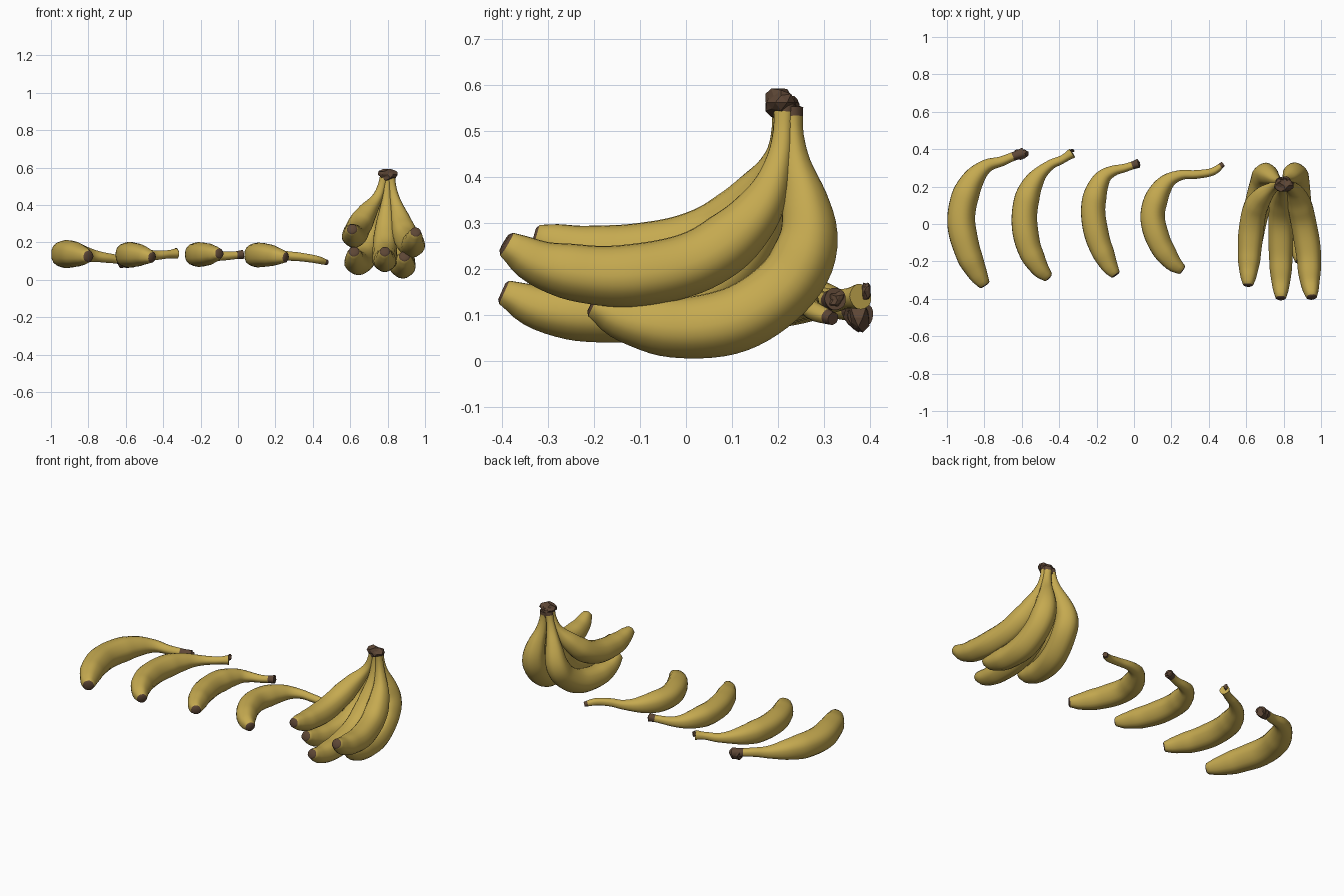
import bpy, bmesh, math, random
from mathutils import Vector

random.seed(4)
cube = bpy.data.objects.get("Cube")
if cube:
    bpy.data.objects.remove(cube, do_unlink=True)


def material(name, rgb):
    mat = bpy.data.materials.new(name)
    mat.use_nodes = True
    mat.diffuse_color = (*rgb, 1)
    mat.node_tree.nodes["Principled BSDF"].inputs["Base Color"].default_value = (*rgb, 1)
    return mat


PEEL = material("yellow peel", (0.56, 0.40, 0.08))
BROWN = material("dried brown", (0.11, 0.062, 0.036))
SIDES, RINGS = 20, 44


def finish(bm, name, mats, smooth):
    bmesh.ops.recalc_face_normals(bm, faces=bm.faces)
    mesh = bpy.data.meshes.new(name)
    bm.to_mesh(mesh)
    bm.free()
    for mat in mats:
        mesh.materials.append(mat)
    obj = bpy.data.objects.new(name, mesh)
    bpy.context.collection.objects.link(obj)
    if smooth:
        bpy.ops.object.select_all(action='DESELECT')
        obj.select_set(True)
        bpy.context.view_layer.objects.active = obj
        bpy.ops.object.shade_smooth_by_angle(angle=math.radians(40))
    return obj


def spline(points):
    """Smooth curve through the points, resampled evenly by length."""
    p = [Vector(q) for q in points]
    p = [2 * p[0] - p[1]] + p + [2 * p[-1] - p[-2]]
    fine = []
    for a, b, c, d in zip(p, p[1:], p[2:], p[3:]):
        for k in range(24):
            t = k / 24
            fine.append(0.5 * (2 * b + (c - a) * t + (2 * a - 5 * b + 4 * c - d) * t ** 2
                               + (3 * b - a - 3 * c + d) * t ** 3))
    fine.append(p[-2])
    dist = [0]
    for a, b in zip(fine, fine[1:]):
        dist.append(dist[-1] + (b - a).length)
    out, j = [], 0
    for i in range(RINGS):
        target = dist[-1] * i / (RINGS - 1)
        while j < len(fine) - 2 and dist[j + 1] < target:
            j += 1
        f = (target - dist[j]) / (dist[j + 1] - dist[j])
        out.append(fine[j].lerp(fine[j + 1], f))
    return out


BODY = [(0, .38), (.05, .6), (.22, .9), (.45, 1), (.75, .97), (.9, .75), (1, .52)]


def thickness(t, neck, end):
    knots = [(u * neck, r) for u, r in BODY] + [(neck + .07, .38), (.95, .3), (1.001, end)]
    for (t0, r0), (t1, r1) in zip(knots, knots[1:]):
        if t <= t1:
            f = (t - t0) / (t1 - t0)
            return r0 + (r1 - r0) * f * f * (3 - 2 * f) if r1 > .9 else r0 + (r1 - r0) * f
    return end


def banana(name, points, radius, up, neck=.76, end=.36, brown_from=.97):
    """Sweep a faintly five-sided section from the blossom tip to the stalk."""
    path = spline(points)
    bm = bmesh.new()
    radii = [thickness(i / (RINGS - 1), neck, end) * radius for i in range(RINGS)]
    radii = [(radii[max(i - 1, 0)] + 2 * r + radii[min(i + 1, RINGS - 1)]) / 4
             for i, r in enumerate(radii)]
    # small dried nub ahead of the tip
    path.insert(0, path[0] + (path[0] - path[1]).normalized() * .006)
    radii.insert(0, radii[0] * .7)
    rings = []
    for i, c in enumerate(path):
        tangent = (path[min(i + 1, RINGS)] - path[max(i - 1, 0)]).normalized()
        side = tangent.cross(Vector(up)).normalized()
        top = side.cross(tangent)
        ring = []
        for k in range(SIDES):
            a = math.tau * k / SIDES
            r = radii[i] * (1 + .025 * math.cos(5 * a))
            ring.append(bm.verts.new(c + (side * math.cos(a) + top * math.sin(a)) * r))
        rings.append(ring)
    for i, (lo, hi) in enumerate(zip(rings, rings[1:])):
        for k in range(SIDES):
            n = (k + 1) % SIDES
            f = bm.faces.new((lo[k], lo[n], hi[n], hi[k]))
            f.material_index = int(i == 0 or i / RINGS > brown_from)
    bm.faces.new(rings[0]).material_index = 1
    bm.faces.new(rings[-1]).material_index = int(brown_from < 1)
    return finish(bm, name, [PEEL, BROWN], True)


def husk(name, center, size, rough=.22):
    """Craggy dried lump."""
    bm = bmesh.new()
    bmesh.ops.create_icosphere(bm, subdivisions=2, radius=1)
    for v in bm.verts:
        v.co *= 1 + random.uniform(-rough, rough)
        v.co = Vector(center) + Vector(a * b for a, b in zip(v.co, size))
    return finish(bm, name, [BROWN], False)


# Row of single bananas lying on their sides
UP = (0, 0, 1)
banana("banana_one", [(-.80, -.325, .125), (-.84, -.26, .13), (-.89, -.15, .137),
                      (-.925, 0, .137), (-.91, .13, .137), (-.86, .24, .137),
                      (-.79, .31, .13), (-.71, .335, .118), (-.65, .36, .11),
                      (-.59, .38, .10)], .075, UP, .75, .4, .93)
husk("banana_one_stalk_end", (-.607, .375, .095), (.04, .028, .034))
banana("banana_two", [(-.46, -.285, .12), (-.51, -.23, .13), (-.565, -.12, .133),
                      (-.588, .02, .133), (-.57, .15, .133), (-.52, .25, .132),
                      (-.45, .315, .13), (-.385, .345, .135), (-.33, .38, .14)],
       .069, UP, .76, .42, 2)
husk("banana_two_stalk_end", (-.33, .392, .152), (.012, .01, .018))
banana("banana_three", [(-.10, -.27, .14), (-.14, -.21, .137), (-.195, -.08, .135),
                        (-.22, .06, .135), (-.205, .17, .135), (-.165, .25, .132),
                        (-.11, .285, .128), (-.05, .30, .128), (.025, .325, .135)],
       .066, UP, .77, .38, .95)
husk("banana_three_stalk_end", (.015, .325, .133), (.022, .018, .02))
banana("banana_four", [(.255, -.245, .12), (.20, -.20, .127), (.135, -.10, .132),
                       (.098, .03, .132), (.12, .14, .132), (.175, .225, .132),
                       (.25, .262, .128), (.33, .265, .122), (.42, .28, .108),
                       (.475, .32, .092)], .066, UP, .66, .2, .97)

# Bunch of five hanging from one crown
SIDE = (1, 0, 0)
banana("bunch_upper_right", [(.95, -.39, .255), (.94, -.3, .207), (.932, -.15, .186),
                             (.908, 0, .21), (.885, .1, .268), (.86, .17, .35),
                             (.832, .205, .45), (.815, .215, .56)], .069, SIDE, .8, .38)
banana("bunch_upper_left", [(.61, -.325, .27), (.615, -.2, .238), (.625, -.05, .242),
                            (.645, .07, .285), (.69, .15, .36), (.75, .2, .45),
                            (.785, .21, .56)], .067, SIDE, .79, .38)
banana("bunch_middle", [(.785, -.395, .15), (.785, -.3, .112), (.785, -.15, .106),
                        (.785, 0, .14), (.787, .1, .21), (.79, .165, .31),
                        (.795, .2, .42), (.797, .215, .56)], .067, SIDE, .8, .38)
banana("bunch_lower_right", [(.89, -.2, .125), (.888, -.12, .09), (.882, 0, .074),
                             (.875, .12, .097), (.868, .22, .17), (.86, .264, .26),
                             (.845, .258, .35), (.825, .237, .44), (.81, .228, .55)],
       .072, SIDE, .82, .38)
banana("bunch_lower_left", [(.62, -.22, .15), (.625, -.12, .107), (.64, 0, .092),
                            (.665, .12, .112), (.69, .22, .18), (.703, .264, .26),
                            (.73, .255, .36), (.76, .235, .45), (.785, .225, .55)],
       .07, SIDE, .82, .38)
husk("bunch_crown", (.80, .207, .562), (.048, .036, .03))
husk("bunch_crown_back_flap", (.80, .235, .54), (.03, .014, .038))
